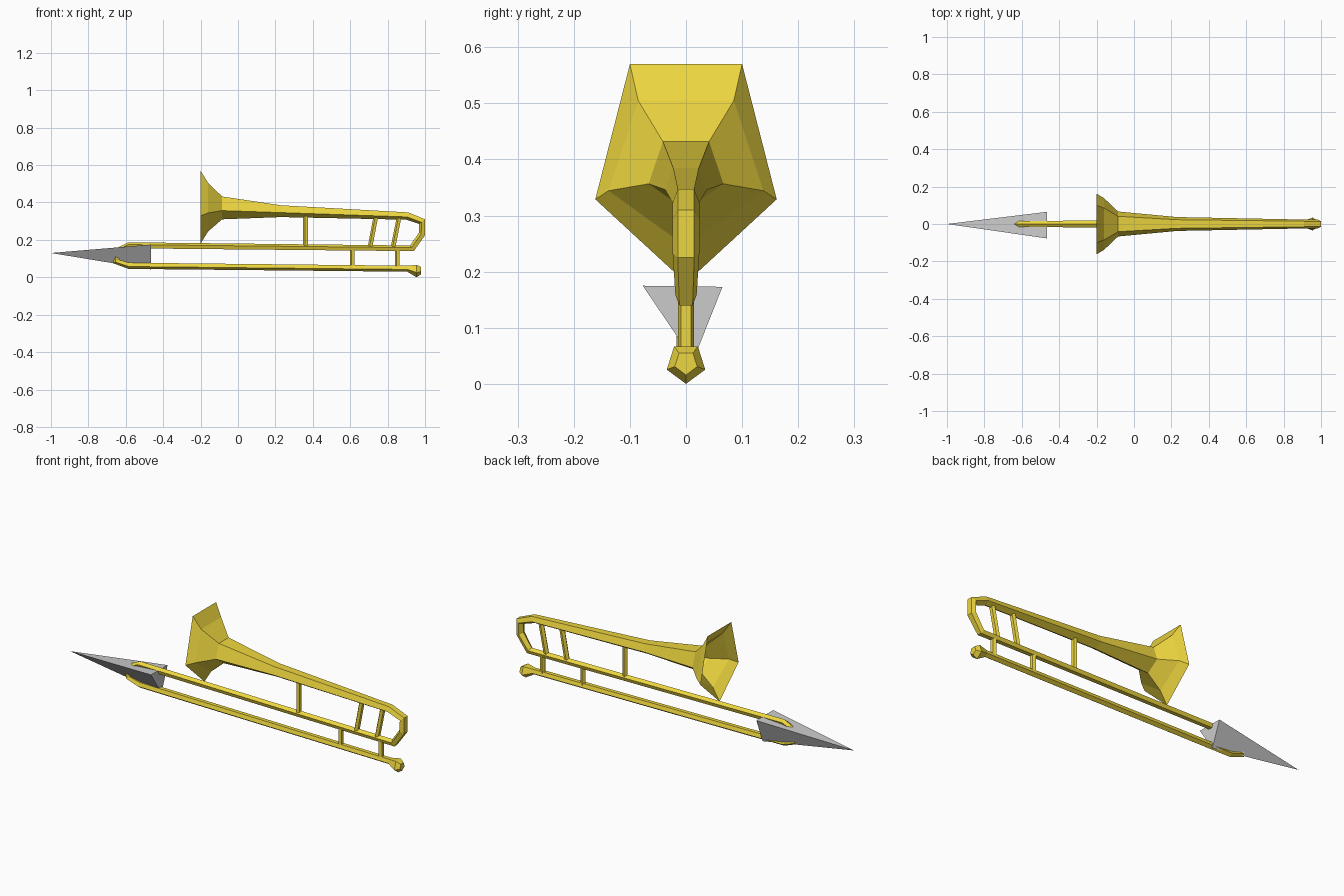
import bpy, bmesh
from mathutils import Vector

if "Cube" in bpy.data.objects:
    bpy.data.objects.remove(bpy.data.objects["Cube"])

brass = bpy.data.materials.new("brass")
brass.diffuse_color = (0.85, 0.67, 0.05, 1)
brass.use_nodes = True
brass.node_tree.nodes["Principled BSDF"].inputs["Base Color"].default_value = brass.diffuse_color


def add_object(name, bm, mat=None):
    mesh = bpy.data.meshes.new(name)
    bm.to_mesh(mesh)
    bm.free()
    if mat:
        mesh.materials.append(mat)
    obj = bpy.data.objects.new(name, mesh)
    bpy.context.collection.objects.link(obj)
    return obj


def pentagon(flat, apex, r):
    """Five-sided section: flat side at one (x, z) point, opposite corner at the other."""
    flat, apex = Vector(flat), Vector(apex)
    side = flat.lerp(apex, 0.618)
    return [(flat.x, -0.588 * r, flat.y), (flat.x, 0.588 * r, flat.y),
            (side.x, 0.951 * r, side.y), (apex.x, 0, apex.y),
            (side.x, -0.951 * r, side.y)]


def loft(name, sections, cap=False):
    bm = bmesh.new()
    rings = [[bm.verts.new(p) for p in pentagon(*s)] for s in sections]
    for a, b in zip(rings, rings[1:]):
        for i in range(5):
            j = (i + 1) % 5
            bm.faces.new((a[i], b[i], b[j], a[j]))
    if cap:
        bm.faces.new(rings[-1][::-1])
    return add_object(name, bm, brass)


# Continuous tubing: flat-side point, corner point, half width
path = [
    ((-0.20, 0.57), (-0.20, 0.18), 0.17),
    ((-0.16, 0.505), (-0.16, 0.245), 0.145),
    ((-0.085, 0.432), (-0.085, 0.31), 0.07),
    ((0.23, 0.385), (0.23, 0.322), 0.039),
    ((0.91, 0.347), (0.90, 0.308), 0.025),
    ((1.00, 0.31), (0.968, 0.285), 0.025),
    ((1.00, 0.225), (0.967, 0.238), 0.025),
    ((0.94, 0.14), (0.92, 0.17), 0.02),
    ((-0.585, 0.155), (-0.585, 0.187), 0.018),
    ((-0.635, 0.135), (-0.665, 0.147), 0.018),
    ((-0.635, 0.092), (-0.667, 0.075), 0.018),
    ((-0.58, 0.078), (-0.585, 0.045), 0.018),
    ((0.905, 0.062), (0.905, 0.03), 0.018),
    ((0.955, 0.067), (0.955, 0.0), 0.036),
    ((0.978, 0.055), (0.978, 0.016), 0.021),
]
loft("bell", path[0:5])
loft("rear_bow", path[4:8])
loft("slide", path[7:13])
loft("mouthpiece", path[12:15], cap=True)

# Braces between the tubes: bottom (x, z), top (x, z)
braces = [((0.362, 0.155), (0.362, 0.335)),
          ((0.705, 0.152), (0.738, 0.325)),
          ((0.828, 0.152), (0.862, 0.32)),
          ((0.612, 0.05), (0.612, 0.15)),
          ((0.852, 0.05), (0.852, 0.15))]
for n, ((x0, z0), (x1, z1)) in enumerate(braces):
    loft(f"brace_{n + 1}", [((x1 + 0.0115, z1), (x1 - 0.0135, z1), 0.015),
                            ((x0 + 0.0115, z0), (x0 - 0.0135, z0), 0.015)])
    m = bpy.data.objects[f"brace_{n + 1}"].data
    bm = bmesh.new()
    bm.from_mesh(m)
    bmesh.ops.holes_fill(bm, edges=bm.edges[:], sides=5)
    bmesh.ops.recalc_face_normals(bm, faces=bm.faces[:])
    bm.to_mesh(m)
    bm.free()

# Three-sided spike on the slide end
bm = bmesh.new()
tip = bm.verts.new((-1.0, 0, 0.13))
base = [bm.verts.new((-0.465, y, z))
        for y, z in ((-0.077, 0.175), (0.065, 0.173), (0.013, 0.042))]
bm.faces.new(base)
for i in range(3):
    bm.faces.new((tip, base[i], base[(i + 1) % 3]))
bmesh.ops.recalc_face_normals(bm, faces=bm.faces[:])
add_object("spike", bm)
